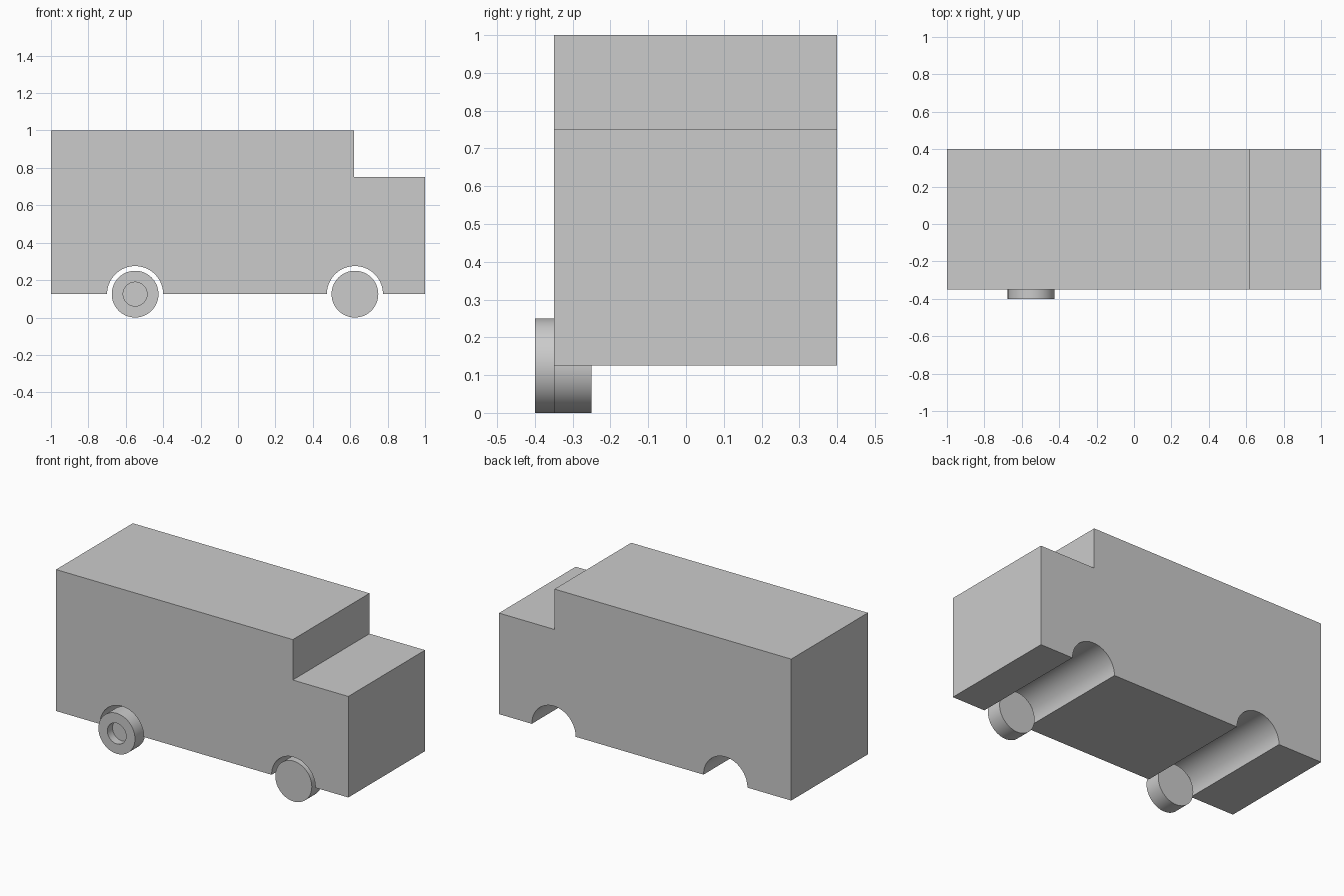
import bpy, bmesh
from math import pi, cos, sin, radians
from mathutils import Matrix, Vector

cube = bpy.data.objects.get("Cube")
if cube:
    bpy.data.objects.remove(cube)

# One grey for the whole van
GREY = (0.6, 0.6, 0.6, 1)
grey = bpy.data.materials.new("plain grey")
grey.use_nodes = True
grey.diffuse_color = GREY
grey.node_tree.nodes["Principled BSDF"].inputs["Base Color"].default_value = GREY

AXLE_Z = 0.125
REAR_X, FRONT_X = -0.55, 0.625
ARCH_R, WHEEL_R, HUB_R = 0.15, 0.125, 0.064
SEGMENTS = 64


def finish(name, bm):
    bmesh.ops.recalc_face_normals(bm, faces=bm.faces)
    mesh = bpy.data.meshes.new(name)
    bm.to_mesh(mesh)
    bm.free()
    mesh.materials.append(grey)
    obj = bpy.data.objects.new(name, mesh)
    bpy.context.collection.objects.link(obj)
    bpy.ops.object.select_all(action="DESELECT")
    obj.select_set(True)
    bpy.context.view_layer.objects.active = obj
    bpy.ops.object.shade_smooth_by_angle(angle=radians(30))
    return obj


def arch(x):
    steps = SEGMENTS // 2
    return [(x - ARCH_R * cos(pi * i / steps), AXLE_Z + ARCH_R * sin(pi * i / steps))
            for i in range(steps + 1)]


# Body: side profile with hood step and wheel arches, extruded across the width
def build_body(near, far):
    profile = [(-1, AXLE_Z), *arch(REAR_X), *arch(FRONT_X), (1, AXLE_Z),
               (1, 0.75), (0.62, 0.75), (0.62, 1), (-1, 1)]
    bm = bmesh.new()
    side = bm.faces.new([bm.verts.new((x, near, z)) for x, z in profile])
    grown = bmesh.ops.extrude_face_region(bm, geom=[side], use_keep_orig=True)
    moved = [v for v in grown["geom"] if isinstance(v, bmesh.types.BMVert)]
    bmesh.ops.translate(bm, verts=moved, vec=(0, far - near, 0))
    return finish("body", bm)


# Wheel: short cylinder, optionally with a recessed hub on the outer face
def build_wheel(name, x, outer, hub_depth=0, width=0.1):
    bm = bmesh.new()
    place = Matrix.Translation((x, outer + width / 2, AXLE_Z)) @ Matrix.Rotation(pi / 2, 4, "X")
    bmesh.ops.create_cone(bm, cap_ends=True, segments=SEGMENTS, radius1=WHEEL_R,
                          radius2=WHEEL_R, depth=width, matrix=place)
    if hub_depth:
        bm.normal_update()
        cap = min(bm.faces, key=lambda f: f.calc_center_median().y)
        bmesh.ops.inset_region(bm, faces=[cap], thickness=WHEEL_R - HUB_R)
        floor = bmesh.ops.extrude_discrete_faces(bm, faces=[cap])["faces"][0]
        bmesh.ops.translate(bm, verts=floor.verts, vec=Vector((0, hub_depth, 0)))
    return finish(name, bm)


build_body(-0.35, 0.4)
build_wheel("rear_wheel", REAR_X, -0.4, hub_depth=0.05)
build_wheel("front_wheel", FRONT_X, -0.35)
